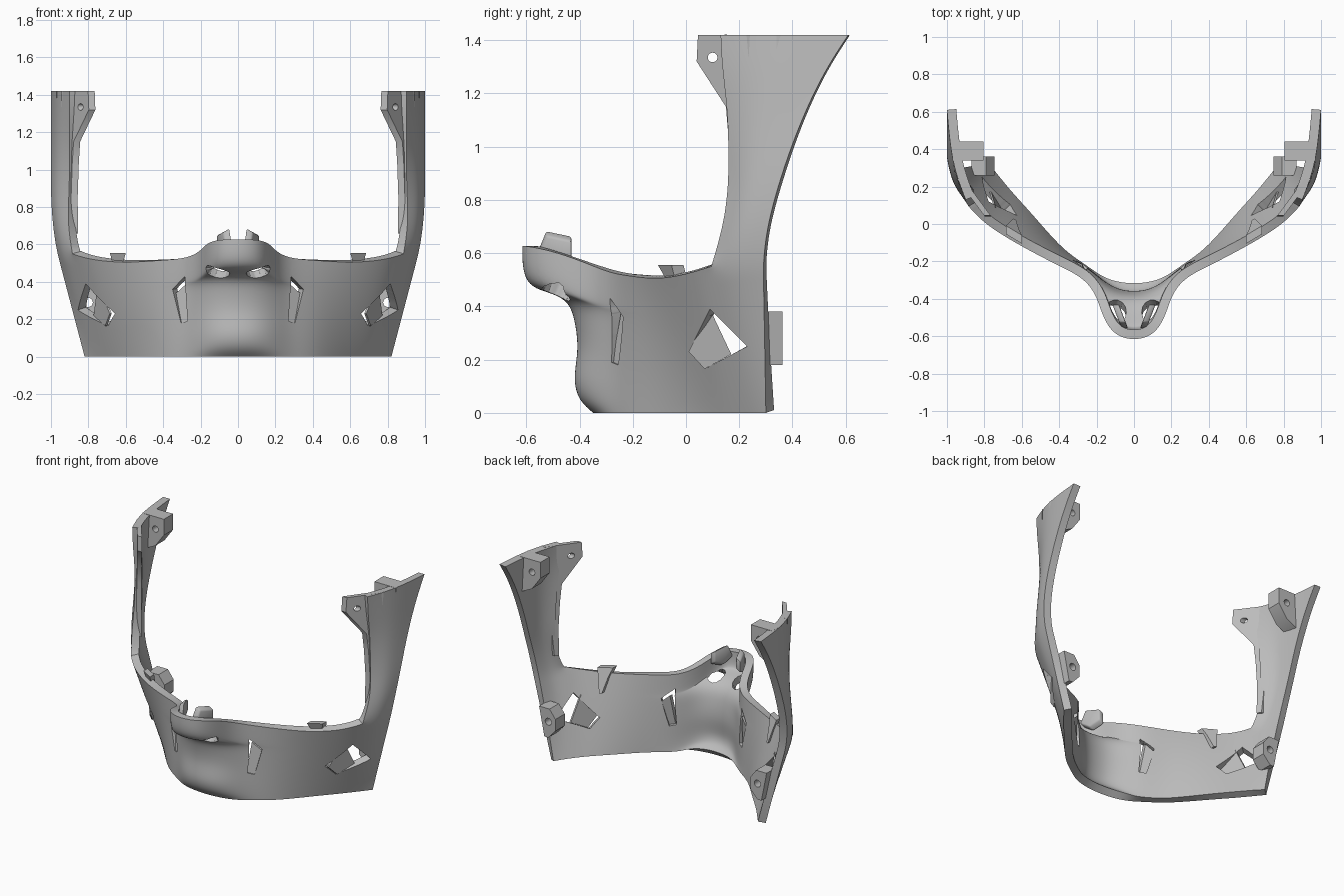
import bpy, bmesh, math
from mathutils import Vector

if "Cube" in bpy.data.objects:
    bpy.data.objects.remove(bpy.data.objects["Cube"], do_unlink=True)

grey = bpy.data.materials.new("plain_grey")
grey.use_nodes = True
grey.diffuse_color = (0.5, 0.5, 0.5, 1)
grey.node_tree.nodes["Principled BSDF"].inputs["Base Color"].default_value = grey.diffuse_color


def make(name, bm, mirror=True):
    mesh = bpy.data.meshes.new(name)
    bm.to_mesh(mesh)
    bm.free()
    mesh.materials.append(grey)
    ob = bpy.data.objects.new(name, mesh)
    bpy.context.collection.objects.link(ob)
    if mirror:
        mod = ob.modifiers.new("mirror", "MIRROR")
        mod.use_mirror_merge = False
    return ob


def prism(name, outline, place):
    """Closed solid: 2D outline placed at both ends by place(a, b, end)."""
    bm = bmesh.new()
    ends = [[bm.verts.new(place(a, b, e)) for a, b in outline] for e in (0, 1)]
    n = len(outline)
    bm.faces.new(ends[0])
    bm.faces.new(ends[1])
    for i in range(n):
        j = (i + 1) % n
        bm.faces.new((ends[0][i], ends[0][j], ends[1][j], ends[1][i]))
    bmesh.ops.recalc_face_normals(bm, faces=bm.faces)
    return make(name, bm)


def circle(a, b, r, n=20):
    return [(a + r * math.cos(math.tau * i / n), b + r * math.sin(math.tau * i / n)) for i in range(n)]


def bake(ob):
    bpy.context.view_layer.update()
    graph = bpy.context.evaluated_depsgraph_get()
    mesh = bpy.data.meshes.new_from_object(ob.evaluated_get(graph))
    ob.modifiers.clear()
    ob.data = mesh


def finish(ob, cutters=()):
    """Cut, bake the modifiers, drop the cutters and set shading."""
    for c in cutters:
        c.hide_render = True
        mod = ob.modifiers.new("cut", "BOOLEAN")
        mod.operation, mod.object, mod.solver = "DIFFERENCE", c, "EXACT"
    bake(ob)
    for c in cutters:
        bpy.data.objects.remove(c, do_unlink=True)
    bpy.ops.object.select_all(action="DESELECT")
    ob.select_set(True)
    bpy.context.view_layer.objects.active = ob
    bpy.ops.object.shade_smooth_by_angle(angle=math.radians(35))


def open_hole(bm, outline, axis, reach):
    """Cut a convex hole through the sheet along axis, on both sides."""
    for s in (-1, 1):
        flip = Vector((s, 1, 1))
        pts = [Vector(p) * flip for p in outline]
        along = Vector(axis) * flip
        mid = sum(pts, Vector()) / len(pts)
        planes = []
        for p, q in zip(pts, pts[1:] + pts[:1]):
            no = (q - p).cross(along).normalized()
            planes.append((p, no if no.dot(mid - p) < 0 else -no))

        def near():
            return [f for f in bm.faces if (f.calc_center_median() - mid).length < reach]
        for p, no in planes:
            faces = near()
            geom = set(faces)
            for f in faces:
                geom.update(f.edges)
                geom.update(f.verts)
            bmesh.ops.bisect_plane(bm, geom=list(geom), dist=1e-5, plane_co=p, plane_no=no)
        inside = [f for f in near()
                  if all((f.calc_center_median() - p).dot(no) < 0 for p, no in planes)]
        bmesh.ops.delete(bm, geom=inside, context="FACES")


# Mask shell: rim and bottom sections, centre to back edge
rim = [(0, -.625, .627), (.11, -.595, .627), (.17, -.49, .605), (.2, -.38, .565),
       (.27, -.285, .525), (.42, -.215, .515), (.62, -.11, .5), (.8, 0, .52),
       (.885, .095, .55), (.945, .18, .56), (.97, .29, .57)]
base = [(0, -.35), (.08, -.345), (.16, -.33), (.23, -.3), (.3, -.25), (.42, -.17),
        (.58, .02), (.68, .13), (.73, .19), (.775, .245), (.82, .3)]
# Face relief: height fraction, how far the centre reaches from base to rim
relief = [(0, 0), (.07, .2), (.2, .29), (.38, .2), (.56, .26), (.66, .34),
          (.715, .55), (.75, .9), (.86, 1), (1, 1)]
# Side arms: height, front edge x and y, back edge x and y
arms = [(.7, .91, .14, .99, .305), (.85, .905, .16, 1, .345), (1, .9, .16, 1, .395),
        (1.15, .9, .155, 1, .455), (1.3, .9, .135, 1, .53), (1.42, .9, .13, 1, .61)]


def shell_point(col, v, g):
    w = 1 if col < 4 else .4 if col == 4 else 0
    k = g * w + v * (1 - w)
    (x0, y0), (x1, y1, top) = base[col], rim[col]
    return Vector((x0 + (x1 - x0) * k, y0 + (y1 - y0) * k, v * top))


bm = bmesh.new()
crease = bm.verts.layers.float.new("crease_vert")
last = len(rim) - 1
cols = range(-last, last + 1)
grid = []
for v, g in relief:
    row = {}
    for c in cols:
        p = shell_point(abs(c), v, g)
        row[c] = bm.verts.new((math.copysign(p.x, c), p.y, p.z))
    grid.append(row)
for z, fx, fy, bx, by in arms:
    row = {}
    for s in (-1, 1):
        mid = (fx + (bx - fx) * .75, fy + (by - fy) * .4)
        for c, (x, y) in zip((8, 9, 10), ((fx, fy), mid, (bx, by))):
            row[s * c] = bm.verts.new((s * x, y, z))
    grid.append(row)
for lo, hi in zip(grid, grid[1:]):
    for c in cols:
        if all(k in r for r in (lo, hi) for k in (c, c + 1)):
            bm.faces.new((lo[c], lo[c + 1], hi[c + 1], hi[c]))
for s in (-8, 8):
    grid[len(relief) - 1][s][crease] = 1
shell = make("mask_shell", bm, mirror=False)
sub = shell.modifiers.new("smooth", "SUBSURF")
sub.levels = sub.render_levels = 3
sub.boundary_smooth = "PRESERVE_CORNERS"
bake(shell)

# Side vents, cheek slots and nostrils, opened before the sheet is thickened
bm = bmesh.new()
bm.from_mesh(shell.data)
open_hole(bm, [(.69 + .8 * y, y, z) for y, z in ((.09, .39), (.23, .25), (.07, .165), (.01, .23))],
          (1, 0, 0), .25)
open_hole(bm, [(x, -.27, z) for x, z in ((.285, .43), (.35, .36), (.305, .18), (.27, .19))],
          (0, 1, 0), .2)
open_hole(bm, [(.108 + .064 * a, -.485 + .038 * b, .45 - .038 * b) for a, b in circle(0, 0, 1, 14)],
          (0, 1, 1), .12)
bm.to_mesh(shell.data)
bm.free()
solid = shell.modifiers.new("thickness", "SOLIDIFY")
solid.thickness, solid.offset = .05, -1
finish(shell)

# Recess floor of the cheek slots and slanted baffle of the side vents
finish(prism("slot_floor", [(.255, .17), (.32, .165), (.365, .33), (.325, .345), (.275, .39)],
             lambda x, z, e: (x, -.252 + (x - .3) * .6 + (z - .18) * .12 + .025 * e, z)))
finish(prism("vent_baffle", [(.01, .23), (.09, .39), (.17, .22), (.07, .165)],
             lambda y, z, e: (.68 + .55 * y + .125 * (z - .23) - .01 * e, y, z)))


# Bolt blocks and hinge tabs, each with a drilled hole
def along_y(lo, hi):
    return lambda x, z, e: (x, hi if e else lo, z)


def along_tab(lo, hi):
    return lambda y, z, e: (.77 + (y - .05) * .74 + (hi if e else lo), y, z)


upper = prism("upper_bolt_block", [(.97, 1.42), (.805, 1.42), (.805, 1.31), (.87, 1.22), (.97, 1.17)],
              along_y(.34, .44))
finish(upper, [prism("drill", circle(.87, 1.335, .022), along_y(.3, .5))])

lower = prism("lower_bolt_block", [(.87, .38), (.79, .38), (.745, .32), (.745, .24), (.8, .18), (.83, .18)],
              along_y(.26, .362))
finish(lower, [prism("drill", circle(.8, .29, .024), along_y(.2, .4))])

tab = prism("hinge_tab", [(.045, 1.42), (.04, 1.32), (.15, 1.15), (.16, 1.03), (.168, .85), (.165, .66),
                          (.19, .66), (.22, 1.04), (.24, 1.42)], along_tab(0, .035))
finish(tab, [prism("drill", circle(.1, 1.335, .018), along_tab(-.1, .1))])

# Tapered ribs standing on the inside of the rim
rib = prism("rim_rib", [(.6, .555), (.685, .555), (.67, .5), (.645, .4), (.63, .4), (.615, .5)],
            lambda x, z, e: (x, -.105 + (x - .6) * .6 + (.045 if e else 0) + (.555 - z) * .4, z))
finish(rib)

# Nose clips, splayed plates leaning back inside the nose rim
clip = prism("nose_clip", [(-.56, .6), (-.525, .685), (-.43, .665), (-.43, .59), (-.5, .56)],
             lambda y, z, e: (.035 + (y + .55) * .38 + .035 * e, y, z - .02 * e))
bev = clip.modifiers.new("soft", "BEVEL")
bev.width, bev.segments = .008, 2
finish(clip)
